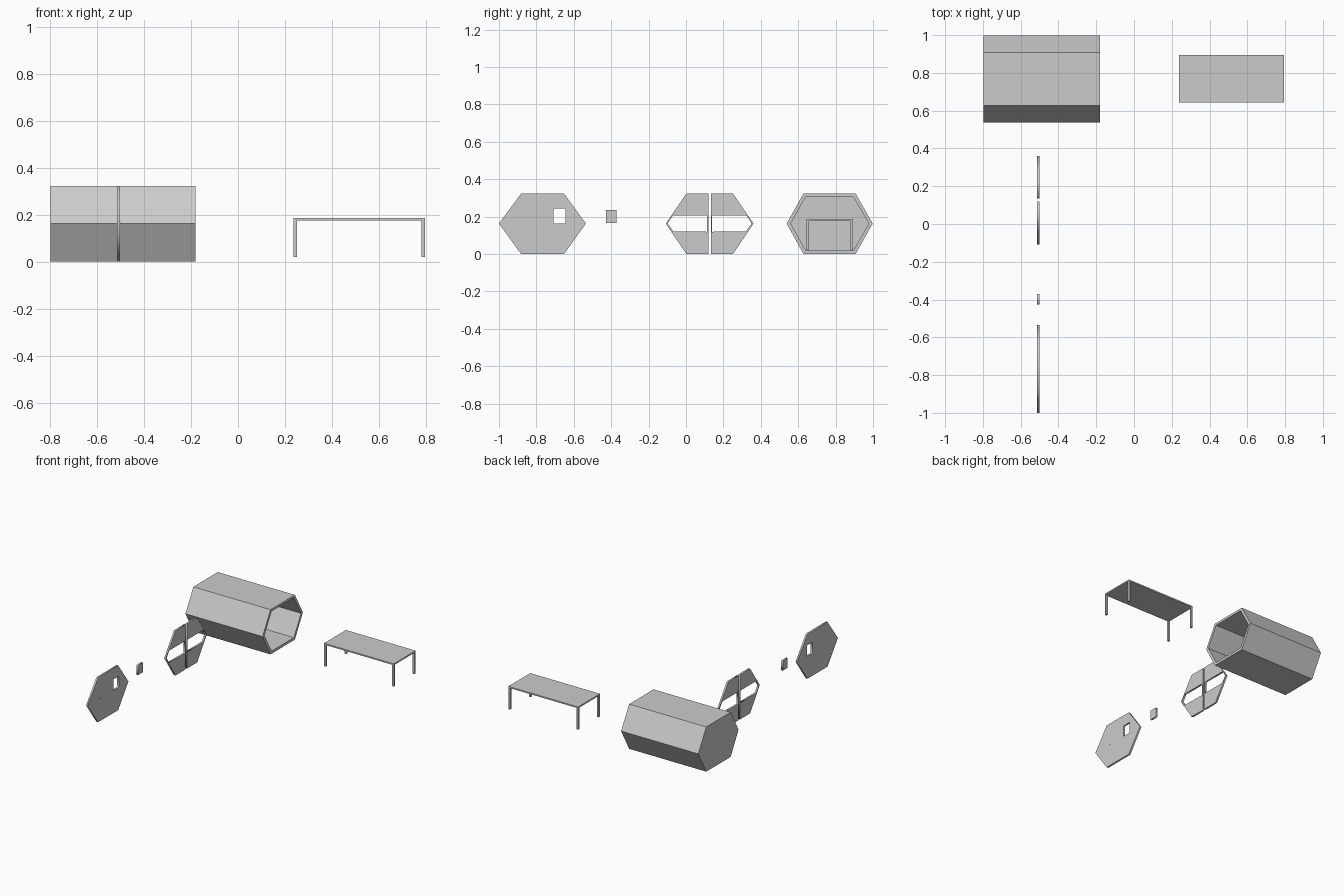
import bpy, bmesh
from mathutils import Matrix

if "Cube" in bpy.data.objects:
    bpy.data.objects.remove(bpy.data.objects["Cube"])

TOP, MID = 0.323, 0.163          # shared hexagon heights
PLATE_X, PLATE_T = -0.508, 0.013  # plate centre and thickness
YZX = Matrix(((0, 0, 1, 0), (1, 0, 0, 0), (0, 1, 0, 0), (0, 0, 0, 1)))


def add_mesh(name, bm):
    bmesh.ops.recalc_face_normals(bm, faces=bm.faces[:])
    me = bpy.data.meshes.new(name)
    bm.to_mesh(me)
    bm.free()
    ob = bpy.data.objects.new(name, me)
    bpy.context.collection.objects.link(ob)
    return ob


def box(bm, x0, x1, y0, y1, z0, z1):
    m = Matrix.Translation(((x0 + x1) / 2, (y0 + y1) / 2, (z0 + z1) / 2))
    m = m @ Matrix.Diagonal((x1 - x0, y1 - y0, z1 - z0, 1))
    bmesh.ops.create_cube(bm, size=1, matrix=m)


def hexagon(y0, y1, y2, y3, z0, z1):
    return [(y0, MID), (y1, z0), (y2, z0), (y3, MID), (y2, z1), (y1, z1)]


def plate(name, *outlines):
    """Flat plate facing +x: first outline is the edge, others are holes."""
    cu = bpy.data.curves.new(name + "_outline", 'CURVE')
    cu.dimensions = '2D'
    cu.fill_mode = 'BOTH'
    cu.extrude = PLATE_T / 2
    for pts in outlines:
        sp = cu.splines.new('POLY')
        sp.points.add(len(pts) - 1)
        for p, (y, z) in zip(sp.points, pts):
            p.co = (y, z, 0, 1)
        sp.use_cyclic_u = True
    tmp = bpy.data.objects.new(name + "_tmp", cu)
    bpy.context.collection.objects.link(tmp)
    bpy.context.view_layer.update()
    dg = bpy.context.evaluated_depsgraph_get()
    me = bpy.data.meshes.new_from_object(tmp.evaluated_get(dg))
    bpy.data.objects.remove(tmp)
    me.transform(Matrix.Translation((PLATE_X, 0, 0)) @ YZX)
    bm = bmesh.new()
    bm.from_mesh(me)
    bmesh.ops.remove_doubles(bm, verts=bm.verts[:], dist=1e-5)
    bpy.data.meshes.remove(me)
    return add_mesh(name, bm)


# hexagonal housing: closed at -x, open at +x
outer = hexagon(0.538, 0.628, 0.907, 0.998, 0.0, TOP)
inner = hexagon(0.560, 0.640, 0.895, 0.977, 0.019, 0.306)
bm = bmesh.new()
loops = [[bm.verts.new((x, y, z)) for y, z in prof] for x, prof in
         ((-0.797, outer), (-0.18, outer), (-0.18, inner), (-0.78, inner))]
for a, b in zip(loops, loops[1:]):
    for i in range(6):
        j = (i + 1) % 6
        bm.faces.new((a[i], a[j], b[j], b[i]))
bm.faces.new(loops[0])
bm.faces.new(loops[-1])
add_mesh("housing", bm)

# four-legged platform
x0, x1, y0, y1, leg = 0.237, 0.795, 0.644, 0.894, 0.014
bm = bmesh.new()
box(bm, x0, x1, y0, y1, 0.176, 0.186)
add_mesh("platform_top", bm)
for sx, lx in (("left", x0), ("right", x1 - leg)):
    for sy, ly in (("front", y0), ("back", y1 - leg)):
        bm = bmesh.new()
        box(bm, lx, lx + leg, ly, ly + leg, 0.021, 0.176)
        add_mesh(f"{sy}_{sx}_leg", bm)

# end plate with a chamfered window
a, b, c, d, k = -0.708, -0.645, 0.162, 0.243, 0.004
window = [(a + k, c), (b - k, c), (b, c + k), (b, d - k),
          (b - k, d), (a + k, d), (a, d - k), (a, c + k)]
plate("end_plate", hexagon(-1.0, -0.882, -0.652, -0.535, 0.0, TOP), window)

# tiny latch on the end plate
bm = bmesh.new()
xf = PLATE_X + PLATE_T / 2
box(bm, xf - 0.001, xf + 0.001, -0.857, -0.849, 0.160, 0.166)
add_mesh("latch", bm)

# loose window panel
plate("window_panel", [(-0.427, 0.166), (-0.371, 0.166), (-0.371, 0.236), (-0.427, 0.236)])

# mirrored half frames with an open middle band
half = [(-0.108, MID), (0.002, 0.0), (0.119, 0.0), (0.119, TOP), (0.002, TOP)]
band = [(-0.098, MID), (-0.068, 0.121), (0.113, 0.119), (0.113, 0.207), (-0.069, 0.207)]
mirror = lambda pts: [(0.253 - y, z) for y, z in pts]
plate("front_half_frame", half, band)
plate("back_half_frame", mirror(half), mirror(band))
